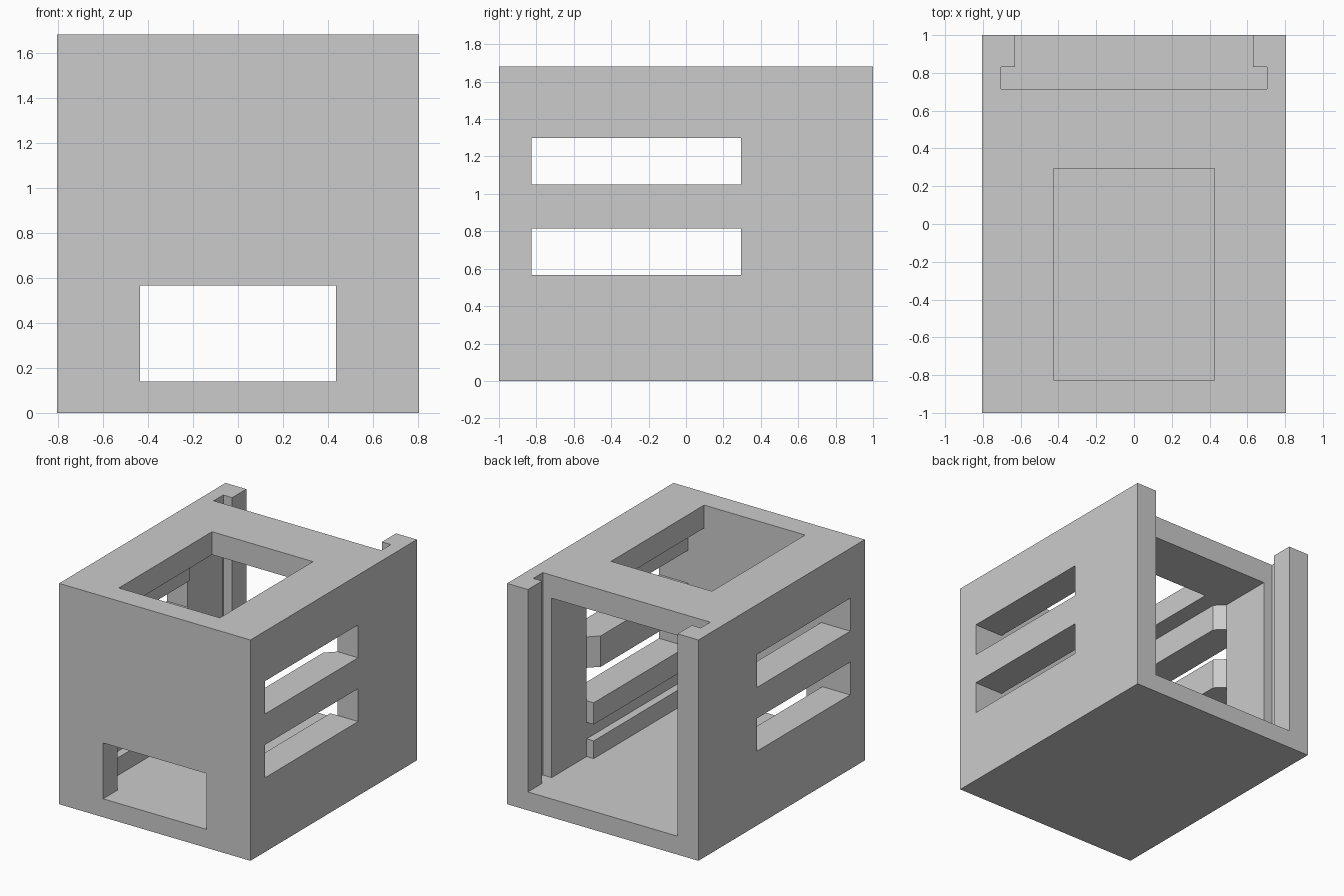
import bpy
import bmesh

cube = bpy.data.objects.get("Cube")
if cube:
    bpy.data.objects.remove(cube, do_unlink=True)

grey = bpy.data.materials.new("light_grey")
grey.use_nodes = True
grey.diffuse_color = (0.6, 0.6, 0.6, 1)
grey.node_tree.nodes["Principled BSDF"].inputs["Base Color"].default_value = (0.6, 0.6, 0.6, 1)


def prism(name, plan, z0, z1):
    """Extrude a plan outline of (x, y) points from z0 up to z1."""
    bm = bmesh.new()
    face = bm.faces.new([bm.verts.new((x, y, z0)) for x, y in plan])
    moved = bmesh.ops.extrude_face_region(bm, geom=[face])["geom"]
    top = [v for v in moved if isinstance(v, bmesh.types.BMVert)]
    bmesh.ops.translate(bm, verts=top, vec=(0, 0, z1 - z0))
    bmesh.ops.recalc_face_normals(bm, faces=bm.faces)
    mesh = bpy.data.meshes.new(name)
    bm.to_mesh(mesh)
    bm.free()
    mesh.materials.append(grey)
    obj = bpy.data.objects.new(name, mesh)
    bpy.context.collection.objects.link(obj)
    return obj


def box(name, half_x, y0, y1, z0, z1):
    plan = [(-half_x, y0), (half_x, y0), (half_x, y1), (-half_x, y1)]
    return prism(name, plan, z0, z1)


# Main dimensions
W, H = 0.805, 1.68
FLOOR, CEILING = 0.14, 1.505
INNER, SLOT = 0.63, 0.705
FRONT, REAR = -0.825, 0.295       # inside of the front wall, rear of openings
SLOT_Y0, SLOT_Y1 = 0.715, 0.83
WINDOWS = [(0.565, 0.815), (1.05, 1.30)]

housing = box("housing", W, -1, 1, 0, H)

# Openings: interior, panel slot, rear doorway, roof, front and side windows
cutters = [
    box("interior_cutter", INNER, FRONT, 0.77, FLOOR, CEILING),
    prism("rear_slot_cutter",
          [(-SLOT, SLOT_Y0), (SLOT, SLOT_Y0), (SLOT, SLOT_Y1), (INNER, SLOT_Y1),
           (INNER, 1.1), (-INNER, 1.1), (-INNER, SLOT_Y1), (-SLOT, SLOT_Y1)],
          FLOOR, H + 0.1),
    box("roof_cutter", 0.425, FRONT, REAR, CEILING - 0.1, H + 0.1),
    box("front_window_cutter", 0.435, -1.1, FRONT + 0.1, FLOOR, 0.565),
]
cutters += [box("side_window_cutter", 1, FRONT, REAR, z0, z1) for z0, z1 in WINDOWS]

bpy.context.view_layer.objects.active = housing
for cutter in cutters:
    cut = housing.modifiers.new("cut", "BOOLEAN")
    cut.operation = "DIFFERENCE"
    cut.solver = "EXACT"
    cut.object = cutter
    bpy.ops.object.modifier_apply(modifier=cut.name)
    bpy.data.objects.remove(cutter, do_unlink=True)

# Inner rails on both side walls: name, inner x, rear chamfer, bottom, top
RAILS = [
    ("lower_tray_rail", 0.57, 0, FLOOR, 0.275),
    ("upper_tray_rail", 0.57, 0, 0.40, 0.565),
    ("middle_rail", 0.56, 0.07, 0.815, 1.05),
    ("top_rail", 0.56, 0.07, 1.30, CEILING),
]
for side, label in ((1, "left"), (-1, "right")):
    for name, x, chamfer, z0, z1 in RAILS:
        plan = [(INNER, FRONT), (INNER, REAR), (x, REAR - chamfer), (x, FRONT)]
        prism(f"{label}_{name}", [(side * px, py) for px, py in plan], z0, z1)
